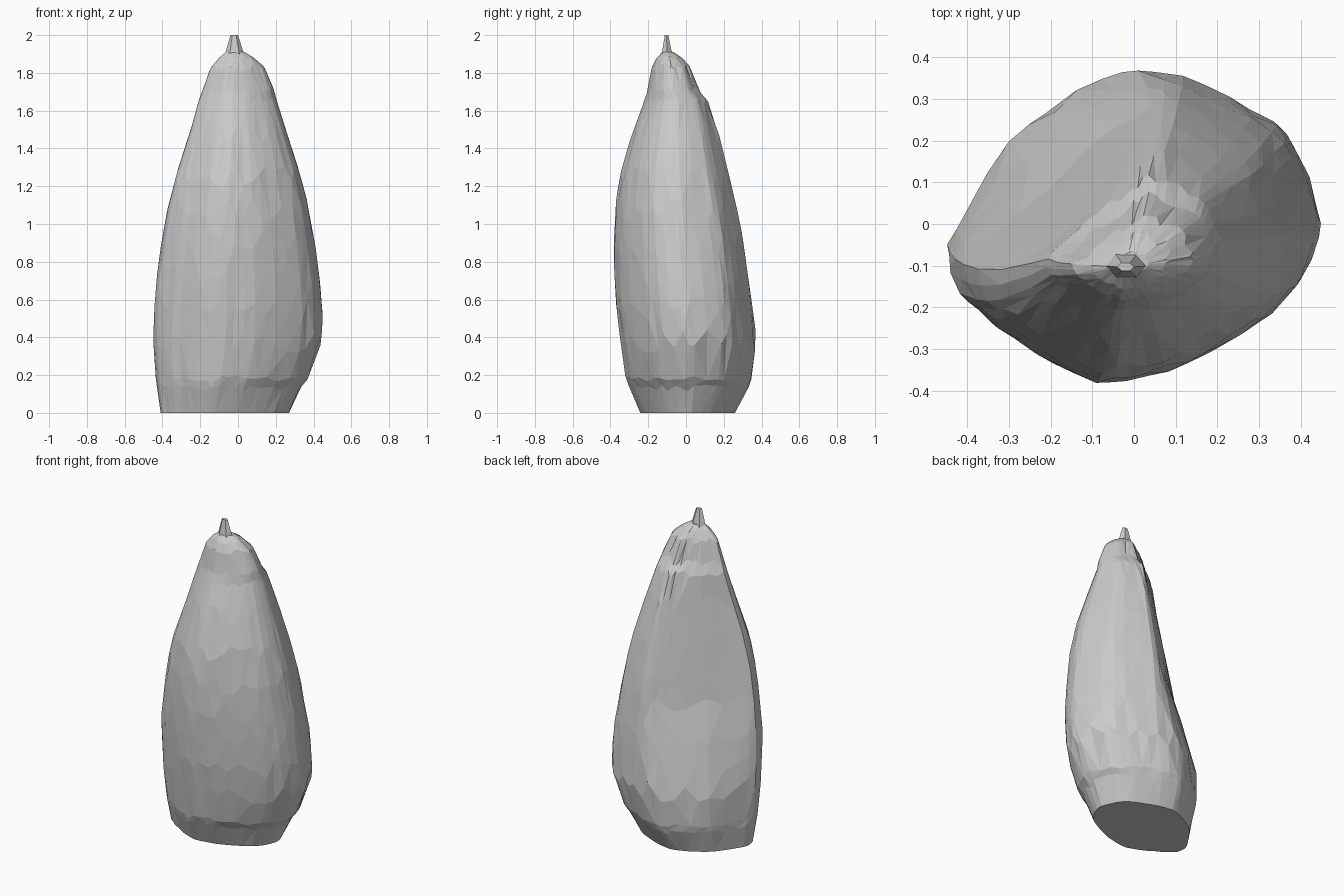
import bpy, bmesh, random
from math import cos, sin, pi
from mathutils import Vector

random.seed(4)
if "Cube" in bpy.data.objects:
    bpy.data.objects.remove(bpy.data.objects["Cube"], do_unlink=True)

# Single stone colour
stone = bpy.data.materials.new("grey stone")
stone.use_nodes = True
GREY = (0.6, 0.6, 0.6, 1)
stone.diffuse_color = GREY
stone.node_tree.nodes["Principled BSDF"].inputs["Base Color"].default_value = GREY

# Widest plan outline, counter-clockwise
OUTLINE = [(.445, -.03), (.445, .03), (.39, .18), (.34, .24), (.23, .30), (.12, .355),
           (0, .38), (-.07, .36), (-.2, .28), (-.3, .195), (-.4, .03), (-.445, -.07),
           (-.425, -.16), (-.38, -.21), (-.3, -.27), (-.2, -.34), (-.1, -.38),
           (-.02, -.375), (.09, -.35), (.2, -.3), (.34, -.21), (.4, -.14)]

# Height and extents of each level: z, x min, x max, y min, y max
LEVELS = [(0, -.41, .27, -.24, .26), (.13, -.43, .325, -.295, .33),
          (.18, -.435, .37, -.315, .35), (.38, -.45, .445, -.345, .38),
          (.55, -.445, .445, -.365, .36), (.72, -.43, .43, -.375, .34),
          (.9, -.405, .405, -.38, .31), (1.08, -.372, .375, -.372, .275),
          (1.25, -.33, .335, -.35, .235), (1.48, -.255, .26, -.285, .175),
          (1.65, -.21, .205, -.22, .12), (1.71, -.185, .19, -.2, .065),
          (1.83, -.145, .14, -.18, .025), (1.88, -.1, .085, -.155, -.02),
          (1.91, -.065, .035, -.125, -.065)]


def new_object(name, bm):
    bmesh.ops.recalc_face_normals(bm, faces=bm.faces[:])
    mesh = bpy.data.meshes.new(name)
    bm.to_mesh(mesh)
    bm.free()
    mesh.materials.append(stone)
    obj = bpy.data.objects.new(name, mesh)
    bpy.context.collection.objects.link(obj)


def loft(bm, rings):
    """Skin rings of points and cap both ends."""
    rows = [[bm.verts.new(p) for p in ring] for ring in rings]
    n = len(rows[0])
    for low, high in zip(rows, rows[1:]):
        for i in range(n):
            j = (i + 1) % n
            bm.faces.new((low[i], low[j], high[j], high[i]))
    bm.faces.new(rows[0][::-1])
    bm.faces.new(rows[-1])


def extents(z):
    """Body extents at any height."""
    for a, b in zip(LEVELS, LEVELS[1:]):
        if z <= b[0]:
            t = (z - a[0]) / (b[0] - a[0])
            return [p + (q - p) * t for p, q in zip(a[1:], b[1:])]
    return LEVELS[-1][1:]


FLAT_NORMAL = Vector((-.678, .735))


def flatten(p, z):
    """Shave the rear right side to a broad plane, more so higher up."""
    k = .85 * min(1, max(0, (z - .3) / .6))
    q = p - FLAT_NORMAL * max(0, p.dot(FLAT_NORMAL) - .546) * k
    if q.y > 0:
        q.y *= 1 + .07 * k
    return q


# Plan outline scaled to -1..1 with an extra point on every edge
unit = [Vector((x / .445, y / .38)) for x, y in OUTLINE]
plan = []
for a, b in zip(unit, unit[1:] + unit[:1]):
    plan += [a, (a + b) * .505]

# Chiselled body: vertical flutes plus small uneven chips
flutes = [random.uniform(-.008, .006) for _ in plan]
heights = [level[0] for level in LEVELS]
rings = []
for i, z in enumerate(heights):
    room = 0
    if 0 < i < len(heights) - 1:
        room = .35 * min(z - heights[i - 1], heights[i + 1] - z)
    ring = []
    for p, flute in zip(plan, flutes):
        h = z + random.uniform(-room, room)
        x0, x1, y0, y1 = extents(h)
        q = flatten(p, h) * (1 + flute + random.uniform(-.007, .007))
        ring.append(((x0 + x1) / 2 + q.x * (x1 - x0) / 2,
                     (y0 + y1) / 2 + q.y * (y1 - y0) / 2, h))
    rings.append(ring)
bm = bmesh.new()
loft(bm, rings)
bmesh.ops.triangulate(bm, faces=[f for f in bm.faces if len(f.verts) == 4])
new_object("stone_body", bm)

# Small pointed tip
bm = bmesh.new()
loft(bm, [[(x + rx * cos(k * pi / 3), y + ry * sin(k * pi / 3), z) for k in range(6)]
          for x, y, z, rx, ry in [(-.018, -.1, 1.88, .056, .036),
                                  (-.02, -.103, 2, .02, .011)]])
new_object("pointed_tip", bm)
